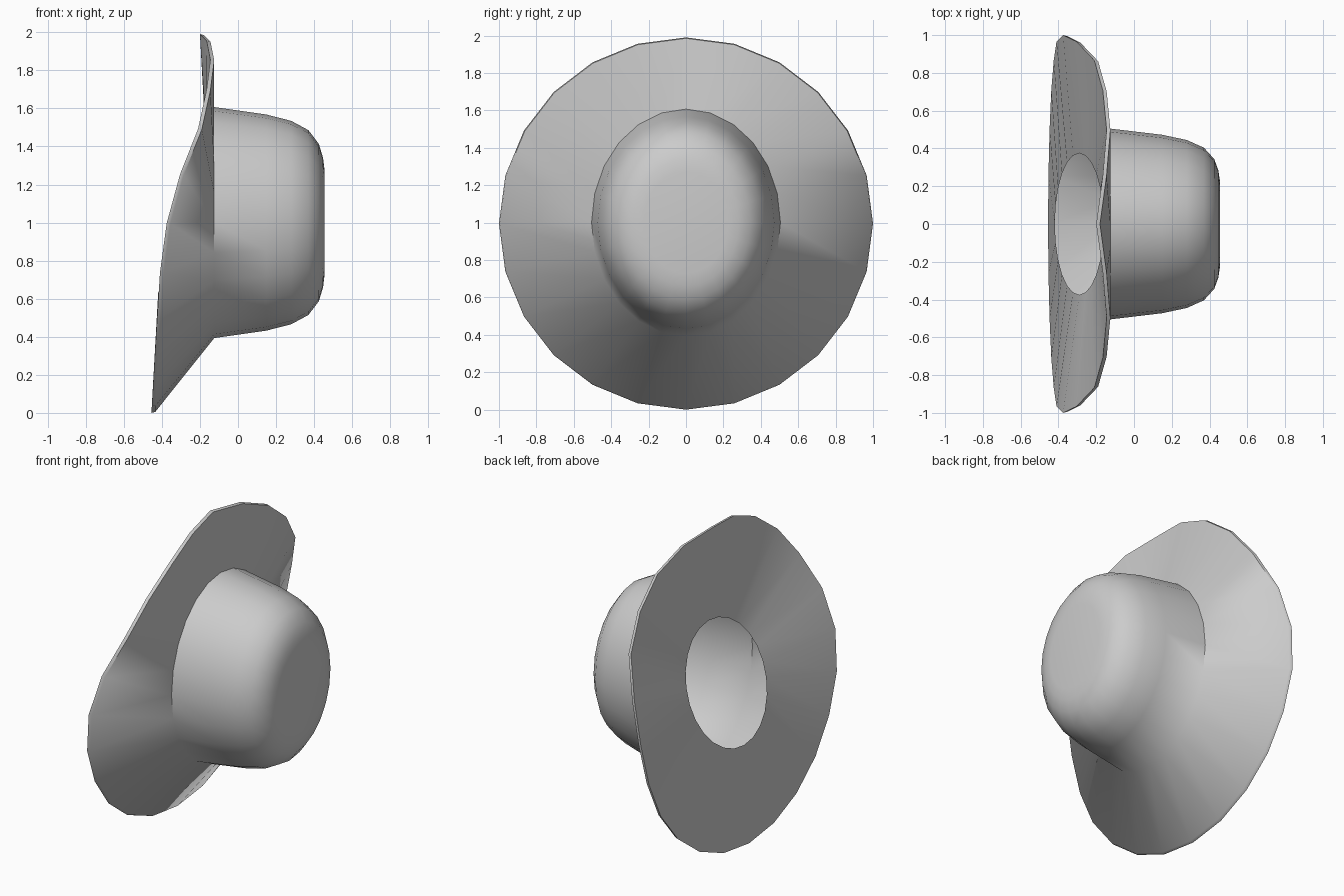
import bpy, bmesh, math

if "Cube" in bpy.data.objects:
    bpy.data.objects.remove(bpy.data.objects["Cube"])

N = 24  # segments around the hat axis (x)
ANG = [2 * math.pi * k / N for k in range(N)]

# Crown profile: (x, scale of the oval base)
CROWN = [(0.455, 0.45), (0.447, 0.56), (0.425, 0.68), (0.37, 0.80),
         (0.28, 0.88), (0.15, 0.935), (-0.125, 1.0)]
# Rim x position from the top (0 deg) to the bottom (180 deg)
RIM = [-0.20, -0.165, -0.145, -0.165, -0.21, -0.305, -0.375,
       -0.41, -0.425, -0.438, -0.447, -0.453, -0.455]


def rim_x(k):
    return RIM[min(k, N - k)]


bm = bmesh.new()


def ring(xf, ry, rz, cz):
    """Oval ring of vertices; xf(k, z) gives the x of each one."""
    out = []
    for k, a in enumerate(ANG):
        z = cz + rz * math.cos(a)
        out.append(bm.verts.new((xf(k, z), ry * math.sin(a), z)))
    return out


# Crown rings, tip to base
rings = [ring(lambda k, z, x=x: x, 0.505 * s, 0.607 * s, 1.0) for x, s in CROWN]
# Brim: outer face edge, underside edge, then the tilted head opening
rings.append(ring(lambda k, z: rim_x(k) + 0.02, 0.995, 0.99, 0.995))
rings.append(ring(lambda k, z: rim_x(k), 1.0, 0.995, 0.995))
rings.append(ring(lambda k, z: -0.29 + 0.35 * (z - 1.0), 0.375, 0.37, 1.0))

bm.faces.new(list(reversed(rings[0])))  # flat crown tip
for a, b in zip(rings, rings[1:]):
    for k in range(N):
        n = (k + 1) % N
        bm.faces.new((a[k], a[n], b[n], b[k]))

me = bpy.data.meshes.new("wide_brim_hat")
bm.to_mesh(me)
bm.free()
hat = bpy.data.objects.new("wide_brim_hat", me)
bpy.context.collection.objects.link(hat)
bpy.context.view_layer.objects.active = hat
hat.select_set(True)
bpy.ops.object.shade_smooth_by_angle(angle=math.radians(55))
